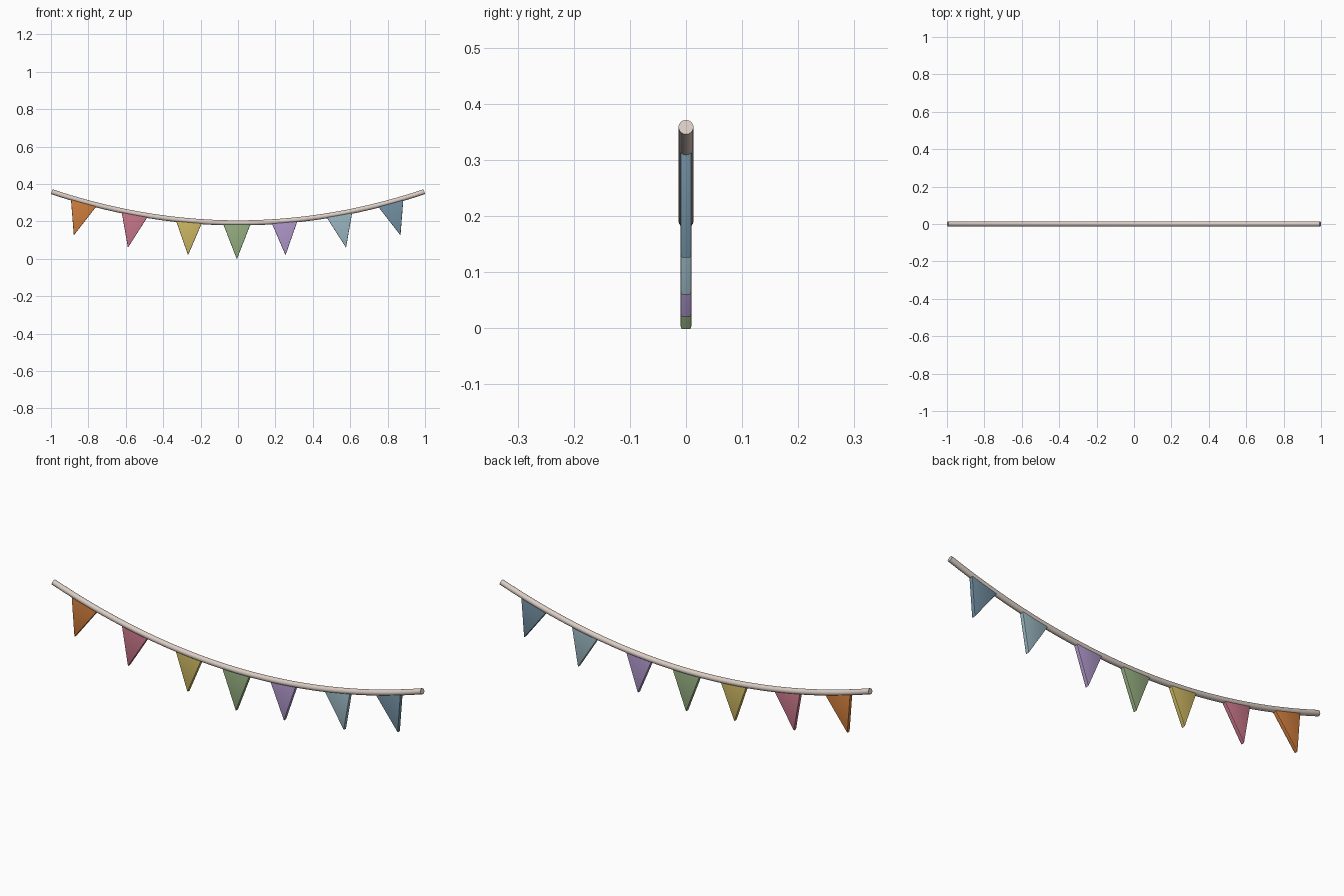
import bpy, bmesh, math
from mathutils import Vector

if "Cube" in bpy.data.objects:
    bpy.data.objects.remove(bpy.data.objects["Cube"])


def material(name, rgb):
    """Flat material from 0-255 sRGB values."""
    m = bpy.data.materials.new(name)
    lin = [((c / 255 + 0.055) / 1.055) ** 2.4 for c in rgb]
    m.diffuse_color = (*lin, 1)
    m.use_nodes = True
    m.node_tree.nodes["Principled BSDF"].inputs["Base Color"].default_value = m.diffuse_color
    return m


def finish(name, bm, mat):
    bmesh.ops.recalc_face_normals(bm, faces=bm.faces)
    me = bpy.data.meshes.new(name)
    bm.to_mesh(me)
    bm.free()
    me.materials.append(mat)
    ob = bpy.data.objects.new(name, me)
    bpy.context.collection.objects.link(ob)
    bpy.context.view_layer.objects.active = ob
    for o in bpy.context.selected_objects:
        o.select_set(False)
    ob.select_set(True)
    bpy.ops.object.shade_smooth_by_angle(angle=math.radians(35))
    return ob


# Sagging cord: round section swept along a parabola
RADIUS, HALF, LOW, SAG = 0.0135, 0.996, 0.192, 0.168
SIDES, STEPS = 16, 40
bm = bmesh.new()
rings = []
for i in range(STEPS + 1):
    x = HALF * (2 * i / STEPS - 1)
    centre = Vector((x, 0, LOW + SAG * x * x))
    normal = Vector((-2 * SAG * x, 0, 1)).normalized()
    ring = []
    for k in range(SIDES):
        a = 2 * math.pi * k / SIDES
        ring.append(bm.verts.new(centre + RADIUS * (normal * math.cos(a) + Vector((0, math.sin(a), 0)))))
    rings.append(ring)
for r0, r1 in zip(rings, rings[1:]):
    for k in range(SIDES):
        n = (k + 1) % SIDES
        bm.faces.new((r0[k], r0[n], r1[n], r1[k]))
bm.faces.new(rings[0])
bm.faces.new(rings[-1])
finish("cord", bm, material("cord beige", (218, 204, 195)))


# Pennants: thin triangular prisms with softened edges, tops hidden in the cord
def pennant(name, tip_x, tip_z, slope, mat, height=0.189, half_width=0.0745, thick=0.0195):
    up = Vector((-slope, 0, 1)).normalized()
    side = Vector((up.z, 0, -up.x))
    tip = Vector((tip_x, 0, tip_z)) - up * 0.003
    top = tip + up * (height + 0.003)
    bm = bmesh.new()
    outline = [top - side * half_width, top + side * half_width, tip]
    face = bm.faces.new([bm.verts.new(p - Vector((0, thick / 2, 0))) for p in outline])
    ext = bmesh.ops.extrude_face_region(bm, geom=[face])
    moved = [g for g in ext["geom"] if isinstance(g, bmesh.types.BMVert)]
    bmesh.ops.translate(bm, verts=moved, vec=(0, thick, 0))
    bmesh.ops.recalc_face_normals(bm, faces=bm.faces)
    bmesh.ops.bevel(bm, geom=bm.edges[:], offset=0.003, segments=2, profile=0.5, affect='EDGES')
    finish(name, bm, mat)


flags = [
    ("orange", (205, 124, 60), -0.877, 0.128, -0.30),
    ("pink", (197, 117, 136), -0.588, 0.062, -0.20),
    ("yellow", (202, 180, 97), -0.267, 0.022, -0.035),
    ("green", (147, 171, 127), -0.006, 0.000, 0.0),
    ("purple", (173, 150, 200), 0.254, 0.022, 0.035),
    ("pale blue", (152, 180, 190), 0.577, 0.062, 0.20),
    ("slate blue", (113, 142, 160), 0.868, 0.128, 0.30),
]
for colour, rgb, x, z, slope in flags:
    pennant("pennant_" + colour.replace(" ", "_"), x, z, slope, material("pennant " + colour, rgb))
